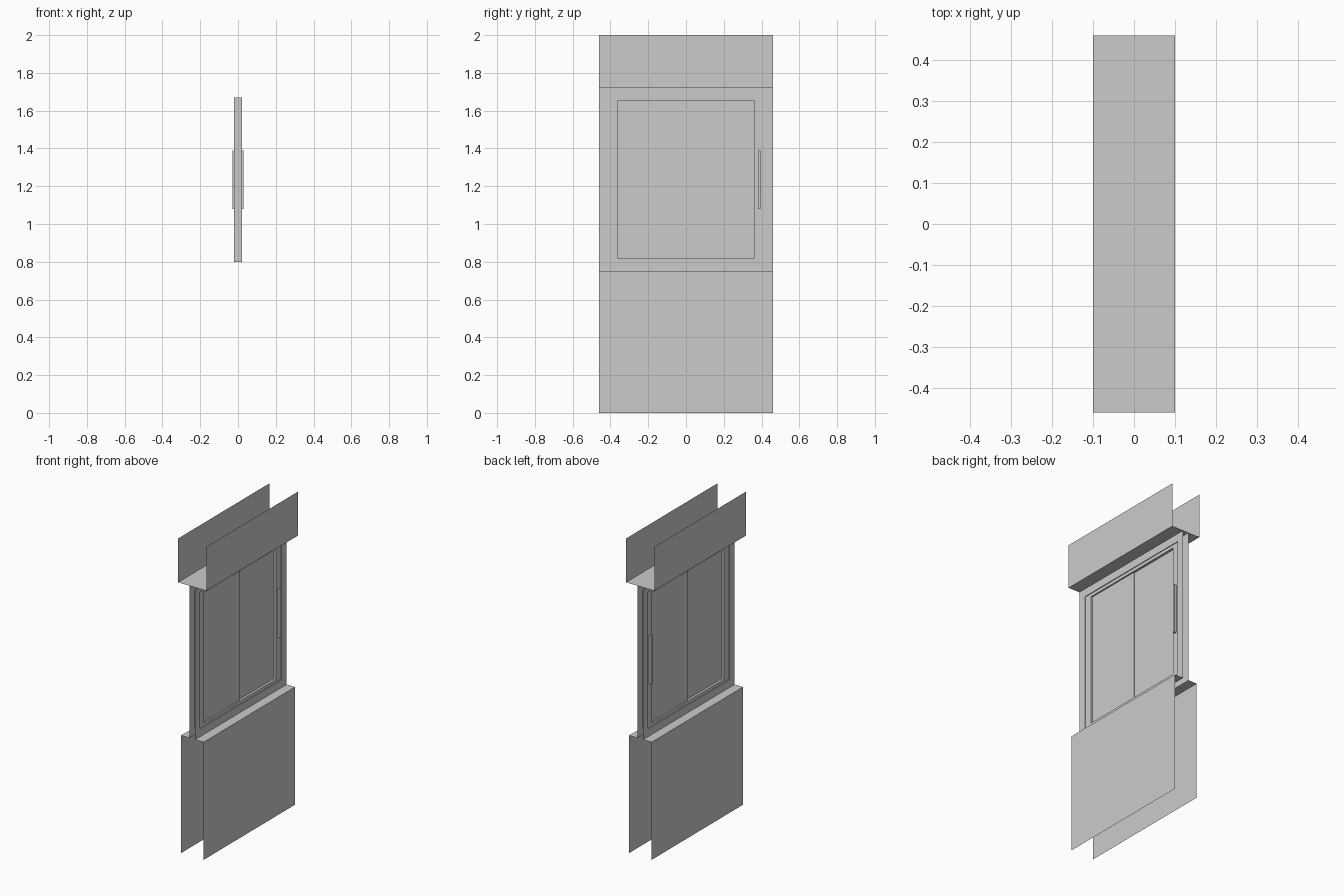
import bpy
import bmesh

if "Cube" in bpy.data.objects:
    bpy.data.objects.remove(bpy.data.objects["Cube"])

HALF = 0.46                       # half length of the wall section
OUTER = (HALF, 0.75, 1.72)        # half width, bottom, top
CASING = (0.41, 0.80, 1.67)
GLAZED = (0.362, 0.82, 1.65)
FACE, SASH = 0.02, 0.015          # half depths of wall face and sash


def make_object(name, bm):
    bmesh.ops.remove_doubles(bm, verts=bm.verts, dist=1e-5)
    bmesh.ops.recalc_face_normals(bm, faces=bm.faces)
    mesh = bpy.data.meshes.new(name)
    bm.to_mesh(mesh)
    bm.free()
    ob = bpy.data.objects.new(name, mesh)
    bpy.context.collection.objects.link(ob)
    return ob


def strip(name, profile):
    """Extrude an open x,z profile along the wall."""
    bm = bmesh.new()
    for (x1, z1), (x2, z2) in zip(profile, profile[1:]):
        bm.faces.new([bm.verts.new(p) for p in (
            (x1, -HALF, z1), (x1, HALF, z1), (x2, HALF, z2), (x2, -HALF, z2))])
    return make_object(name, bm)


def loops(name, sections):
    """Bridge successive rectangles given as (x, (half width, bottom, top))."""
    bm = bmesh.new()
    rings = []
    for x, (w, b, t) in sections:
        rings.append([bm.verts.new((x, y, z)) for y, z in
                      ((-w, b), (w, b), (w, t), (-w, t))])
    for a, c in zip(rings, rings[1:]):
        for i in range(4):
            j = (i + 1) % 4
            bm.faces.new((a[i], a[j], c[j], c[i]))
    return make_object(name, bm)


def box(name, lo, hi):
    bm = bmesh.new()
    bmesh.ops.create_cube(bm, size=1)
    for v in bm.verts:
        v.co = [(l + h) / 2 + c * (h - l) for l, h, c in zip(lo, hi, v.co)]
    return make_object(name, bm)


# Open header channel above the window
strip("header", [(-0.1, 2), (-0.1, 1.72), (0.1, 1.72), (0.1, 2)])

# Lower panel with its sill ledge, on each side
for side, s in (("right", 1), ("left", -1)):
    strip("lower_panel_" + side, [(s * 0.08, 0), (s * 0.08, 0.75), (s * FACE, 0.75)])
    box("handle_" + side, (min(s * SASH, s * 0.03), 0.38, 1.08),
        (max(s * SASH, s * 0.03), 0.395, 1.39))

# Fixed frame: both faces joined by the opening's reveal
loops("window_frame", [(FACE, OUTER), (FACE, CASING), (-FACE, CASING), (-FACE, OUTER)])

# Sash set slightly back in the frame
loops("sash", [(SASH, CASING), (SASH, GLAZED), (-SASH, GLAZED), (-SASH, CASING)])

# Two overlapping panes that meet in the middle
w, b, t = GLAZED
box("pane_front", (0.0, -w, b), (0.006, 0.005, t))
box("pane_back", (-0.006, -0.005, b), (0.0, w, t))
